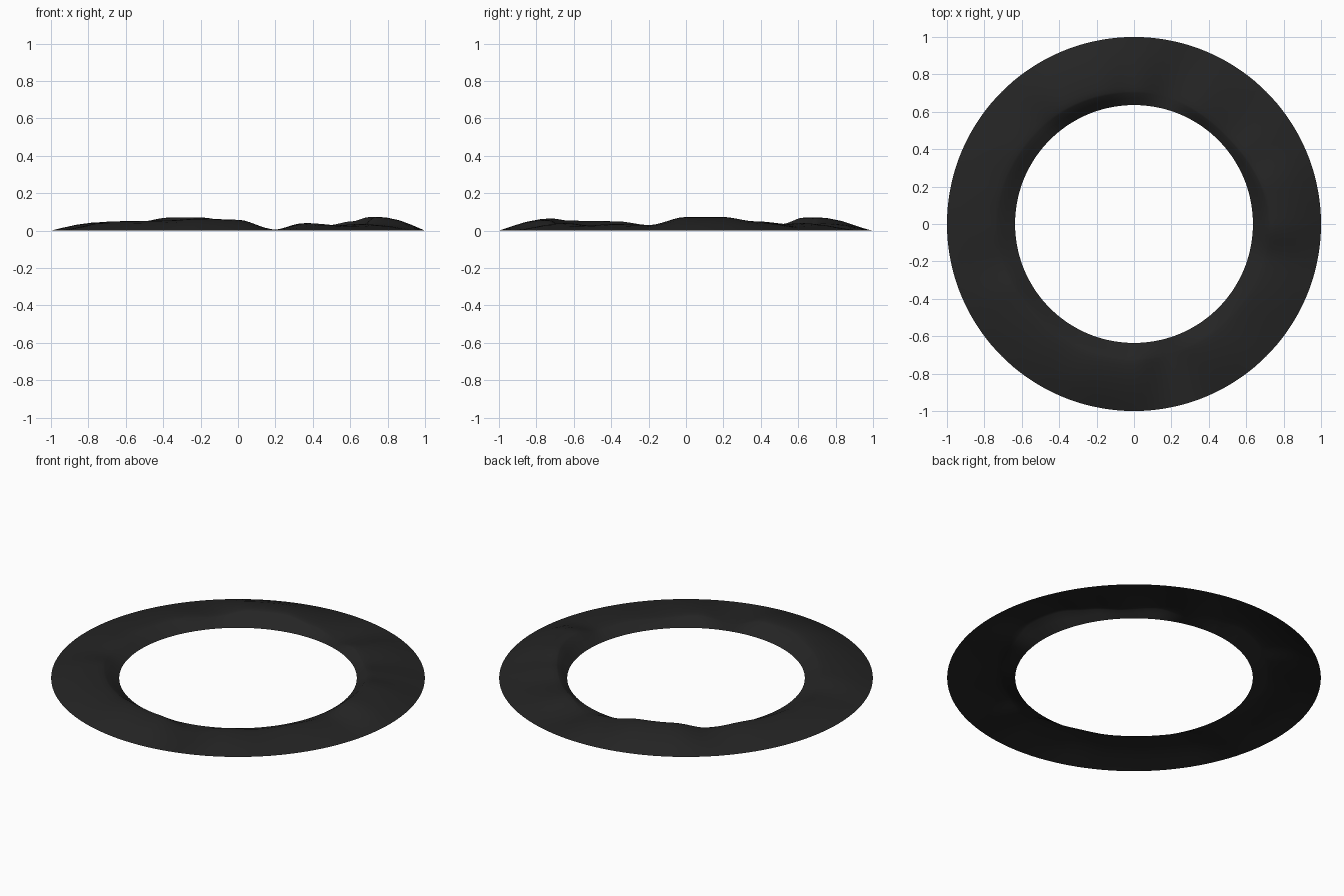
import bpy, bmesh, math

cube = bpy.data.objects.get("Cube")
if cube:
    bpy.data.objects.remove(cube, do_unlink=True)

SEGMENTS = 144
INNER, OUTER = 0.636, 1.0

# Ridge height every 15 degrees, counter-clockwise from +x
HEIGHTS = [.073, .073, .05, .03, .04, .004, .04, .07, .07, .036, .05, .045,
           .04, .03, .05, .052, .055, .065, .058, .004, .04, .028, .035, .03]
# Ridge radius every 45 degrees
CRESTS = [.73, .685, .71, .72, .74, .72, .73, .72]
# Ridge cross-section: (share of the way from crest to rim, share of the height)
OUTER_SLOPE = [(0, .98), (.1, 1), (.25, .95), (.5, .75), (.75, .4), (1, 0)]
INNER_SLOPE = [(1, 0), (.5, .52), (.12, .92)]


def around(values, turn):
    """Smoothly interpolate a closed list of values at a share of a full turn."""
    spot = turn * len(values)
    i = int(spot)
    t = spot - i
    t = t * t * (3 - 2 * t)
    a, b = values[i % len(values)], values[(i + 1) % len(values)]
    return a + (b - a) * t


def flat_material(name, colour):
    mat = bpy.data.materials.new(name)
    mat.use_nodes = True
    mat.diffuse_color = colour
    bsdf = mat.node_tree.nodes["Principled BSDF"]
    bsdf.inputs["Base Color"].default_value = colour
    bsdf.inputs["Roughness"].default_value = 0.9
    return mat


# Ring of low hills: one cross-section per step, bridged into an open shell
bm = bmesh.new()
sections = []
for s in range(SEGMENTS):
    turn = s / SEGMENTS
    angle = turn * math.tau
    height = around(HEIGHTS, turn)
    crest = around(CRESTS, turn)
    profile = [(crest + (INNER - crest) * t, height * h) for t, h in INNER_SLOPE]
    profile += [(crest + (OUTER - crest) * t, height * h) for t, h in OUTER_SLOPE]
    sections.append([bm.verts.new((r * math.cos(angle), r * math.sin(angle), z))
                     for r, z in profile])

for s in range(SEGMENTS):
    a, b = sections[s], sections[(s + 1) % SEGMENTS]
    for i in range(len(a) - 1):
        bm.faces.new((a[i], a[i + 1], b[i + 1], b[i]))

mesh = bpy.data.meshes.new("hill_ring")
bm.to_mesh(mesh)
bm.free()
ring = bpy.data.objects.new("hill_ring", mesh)
bpy.context.collection.objects.link(ring)
mesh.materials.append(flat_material("charcoal", (0.018, 0.018, 0.018, 1)))

# Smooth hills with the steep crests kept crisp
bpy.ops.object.select_all(action='DESELECT')
ring.select_set(True)
bpy.context.view_layer.objects.active = ring
bpy.ops.object.shade_smooth_by_angle(angle=math.radians(30))
